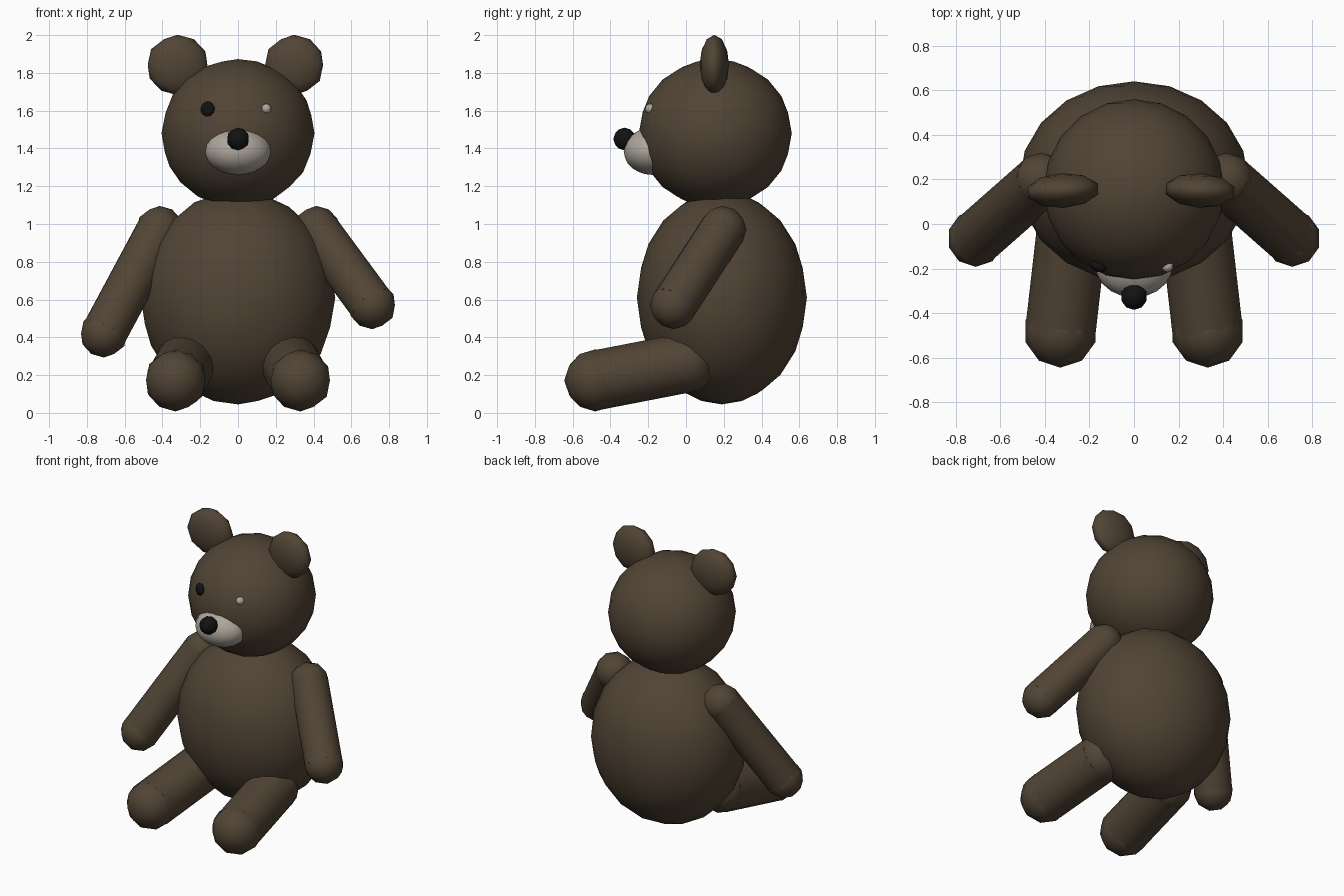
import bpy
from mathutils import Vector

cube = bpy.data.objects.get("Cube")
if cube:
    bpy.data.objects.remove(cube, do_unlink=True)


def material(name, colour):
    m = bpy.data.materials.new(name)
    m.use_nodes = True
    m.diffuse_color = (*colour, 1)
    m.node_tree.nodes["Principled BSDF"].inputs["Base Color"].default_value = (*colour, 1)
    return m


BROWN = material("brown fur", (0.082, 0.058, 0.035))
CREAM = material("pale muzzle", (0.42, 0.38, 0.33))
BLACK = material("black", (0.006, 0.006, 0.006))


def finish(name, mat):
    ob = bpy.context.object
    ob.name = name
    ob.data.materials.append(mat)
    for poly in ob.data.polygons:
        poly.use_smooth = True
    return ob


def ball(name, centre, radii, mat=BROWN, detail=2, turn=(0, 0, 0)):
    bpy.ops.mesh.primitive_ico_sphere_add(subdivisions=detail, radius=1, location=centre, rotation=turn)
    ob = finish(name, mat)
    ob.scale = radii if isinstance(radii, tuple) else (radii,) * 3
    return ob


def limb(name, start, end, radius, joint, tip):
    """Straight tube with a faceted ball at each end."""
    a, b = Vector(start), Vector(end)
    bpy.ops.mesh.primitive_cylinder_add(vertices=16, radius=radius, depth=(b - a).length,
                                        location=(a + b) / 2)
    tube = finish(name, BROWN)
    tube.rotation_euler = (b - a).to_track_quat('Z', 'Y').to_euler()
    bpy.ops.object.shade_smooth_by_angle()
    ball(joint, a, radius * 1.03)
    ball(tip, b, radius * 1.04)


# Body and head
ball("body", (0, 0.19, 0.61), (0.515, 0.45, 0.565), detail=3)
ball("head", (0, 0.155, 1.48), (0.405, 0.405, 0.393), detail=3)

# Face
ball("muzzle", (0, -0.18, 1.385), (0.175, 0.15, 0.125), CREAM, 3)
ball("nose", (0, -0.325, 1.45), 0.06, BLACK)
ball("right_eye", (-0.16, -0.19, 1.607), (0.04, 0.025, 0.042), BLACK, turn=(0, 0, -0.4))
ball("left_eye", (0.15, -0.19, 1.61), 0.027, CREAM)

# Ears
ball("right_ear", (-0.32, 0.15, 1.842), (0.165, 0.078, 0.16), turn=(0, 0, 0.05))
ball("left_ear", (0.297, 0.15, 1.842), (0.16, 0.078, 0.16), turn=(0, 0, -0.05))

# Arms hang at different heights, legs stretch forward
for side, s, hand_z in (("right", -1, 0.42), ("left", 1, 0.57)):
    limb(side + "_arm", (s * 0.415, 0.195, 0.97), (s * 0.71, -0.065, hand_z), 0.122,
         side + "_shoulder", side + "_hand")
    limb(side + "_leg", (s * 0.275, 0.0, 0.265), (s * 0.33, -0.48, 0.172), 0.158,
         side + "_hip", side + "_foot")
